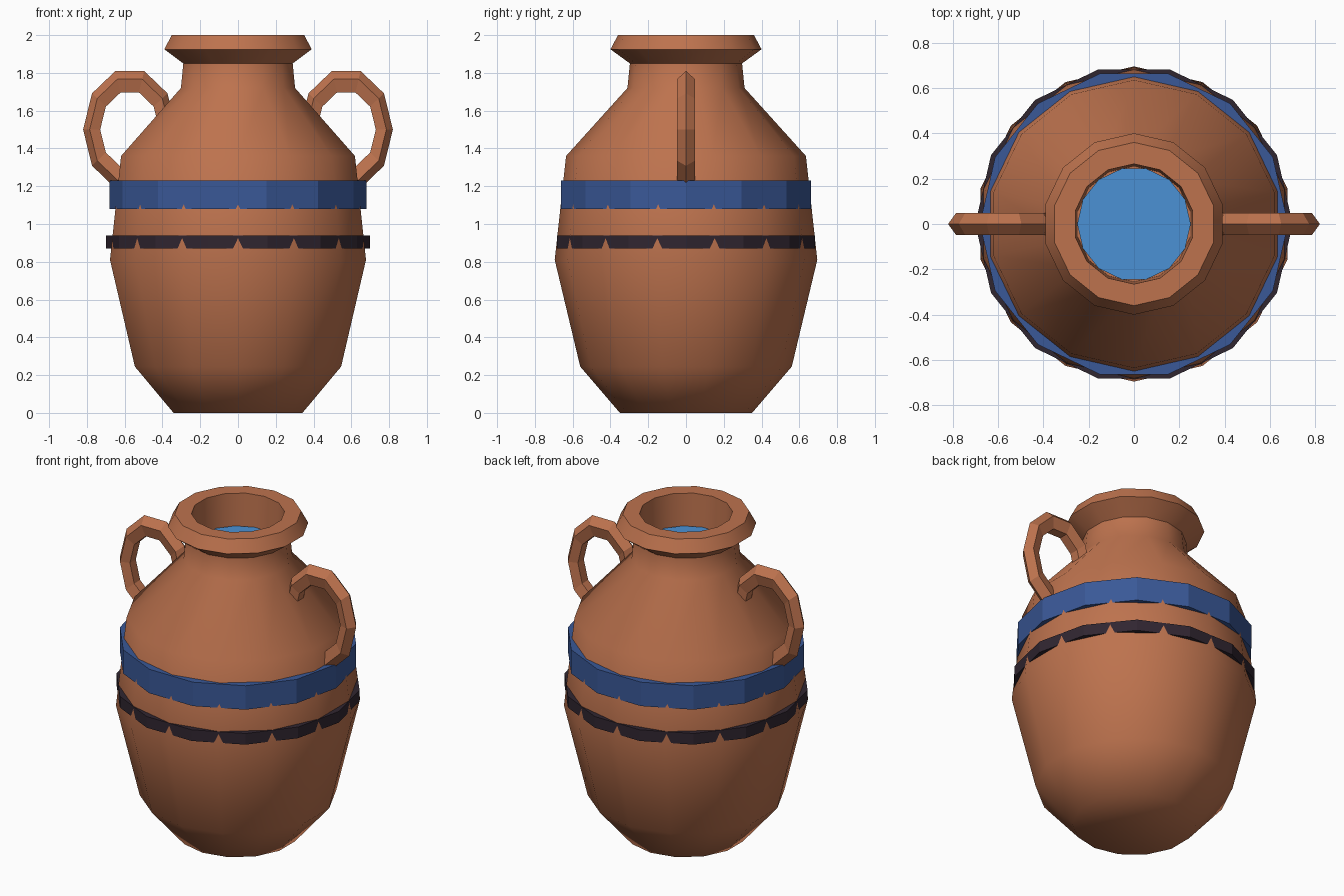
import bpy
from math import pi, cos, sin, radians

cube = bpy.data.objects.get("Cube")
if cube:
    bpy.data.objects.remove(cube, do_unlink=True)

SIDES = 14


def material(name, color):
    mat = bpy.data.materials.new(name)
    mat.use_nodes = True
    mat.diffuse_color = (*color, 1)
    mat.node_tree.nodes["Principled BSDF"].inputs["Base Color"].default_value = (*color, 1)
    return mat


clay = material("terracotta", (0.51, 0.17, 0.076))
blue = material("blue_glaze", (0.042, 0.098, 0.31))
dark = material("dark_glaze", (0.03, 0.019, 0.03))
water_blue = material("water", (0.07, 0.285, 0.66))


def make_object(name, verts, faces, mat):
    mesh = bpy.data.meshes.new(name)
    mesh.from_pydata(verts, [], faces)
    mesh.materials.append(mat)
    obj = bpy.data.objects.new(name, mesh)
    bpy.context.collection.objects.link(obj)
    return obj


def lathe(name, profile, mat, start=0.0, closed=False):
    """Spin (radius, height) points, listed upward on the outside, around z."""
    verts = [(r * cos(start + 2 * pi * i / SIDES), r * sin(start + 2 * pi * i / SIDES), z)
             for r, z in profile for i in range(SIDES)]
    rows = len(profile)
    faces = []
    for j in range(rows if closed else rows - 1):
        a, b = j * SIDES, (j + 1) % rows * SIDES
        for i in range(SIDES):
            k = (i + 1) % SIDES
            faces.append((a + i, a + k, b + k, b + i))
    if not closed:
        faces.append(tuple(reversed(range(SIDES))))
        faces.append(tuple(range((rows - 1) * SIDES, rows * SIDES)))
    return make_object(name, verts, faces, mat)


# Jar: base, belly, shoulder, neck, flared lip and inner throat
body = lathe("jar_body", [(0.35, 0), (0.56, 0.245), (0.695, 0.81), (0.635, 1.36),
                          (0.31, 1.72), (0.297, 1.85), (0.40, 1.925), (0.36, 2.0),
                          (0.265, 2.0), (0.255, 1.77)], clay, start=pi / 2)
bpy.context.view_layer.objects.active = body
body.select_set(True)
bpy.ops.object.shade_smooth_by_angle(angle=radians(52))
body.select_set(False)

# Water surface inside the neck
lathe("water_surface", [(0.25, 1.775), (0.25, 1.80)], water_blue)


# Painted clay bands, turned half a facet from the jar
def band(name, radius, low, high, mat):
    inner = radius - 0.07
    lathe(name, [(inner, low), (radius, low), (radius, high), (inner, high)], mat, closed=True)


band("upper_band", 0.68, 1.08, 1.23, blue)
band("lower_band", 0.70, 0.87, 0.94, dark)


# Handles: ten-sided loops with a five-sided section, stretched upward
def handle(name, side):
    major, minor, loops, section = 0.197, 0.05, 10, 5
    verts, faces = [], []
    for i in range(loops):
        a = 2 * pi * i / loops
        for j in range(section):
            b = 2 * pi * j / section
            r = major + minor * cos(b)
            verts.append((side * (0.573 + r * cos(a)), minor * sin(b), 1.5 + 1.32 * r * sin(a)))
            p, q = i * section, (i + 1) % loops * section
            k = (j + 1) % section
            face = (p + j, p + k, q + k, q + j)
            faces.append(face if side < 0 else face[::-1])
    make_object(name, verts, faces, clay)


handle("left_handle", 1)
handle("right_handle", -1)
